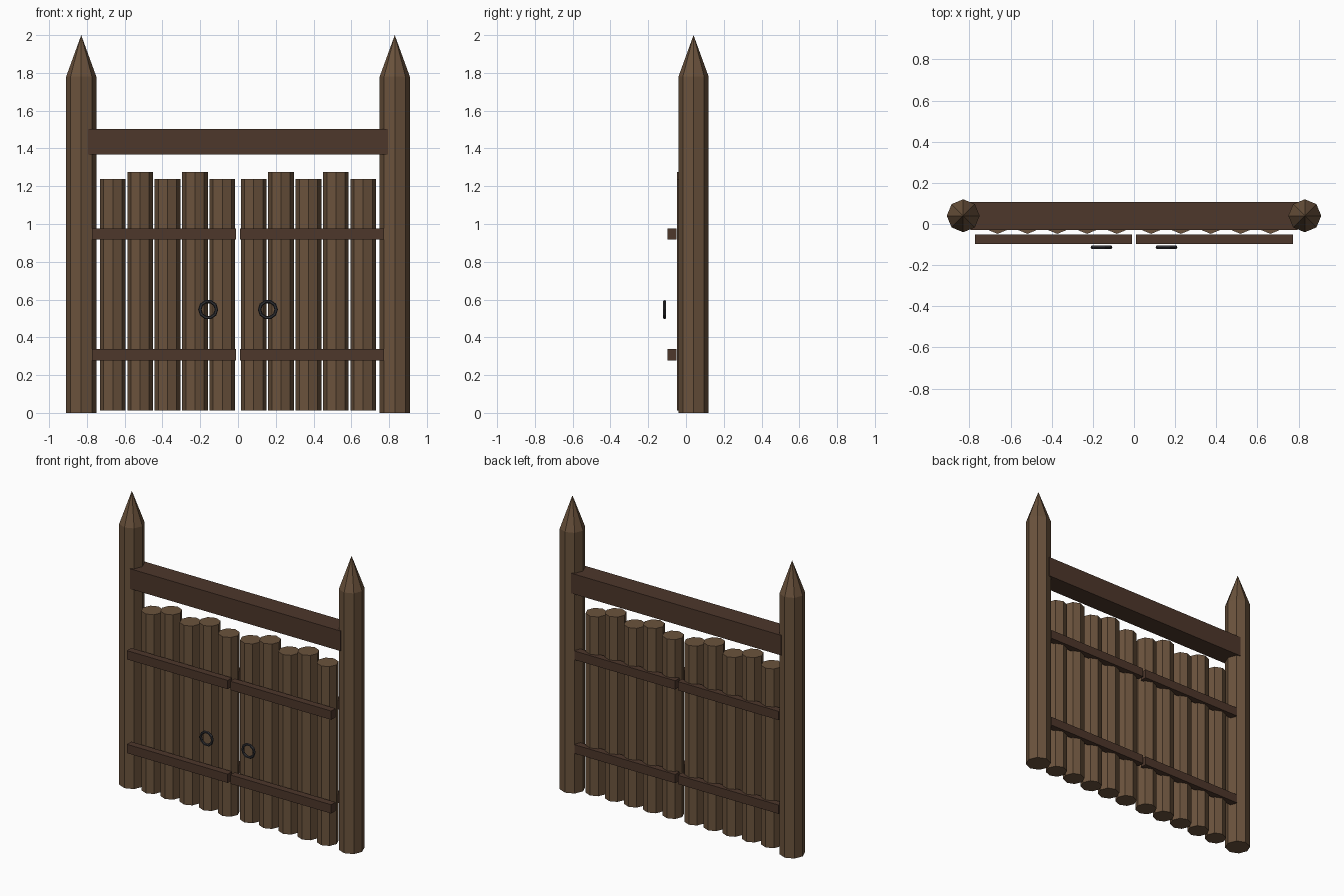
import bpy
from math import pi

if "Cube" in bpy.data.objects:
    bpy.data.objects.remove(bpy.data.objects["Cube"])


def material(name, rgb):
    m = bpy.data.materials.new(name)
    m.diffuse_color = (*rgb, 1)
    m.use_nodes = True
    m.node_tree.nodes["Principled BSDF"].inputs["Base Color"].default_value = m.diffuse_color
    return m


LOG = material("log_wood", (0.147, 0.086, 0.046))
BEAM = material("dark_wood", (0.075, 0.038, 0.024))
IRON = material("iron", (0.03, 0.03, 0.035))


def finish(name, mat):
    ob = bpy.context.object
    ob.name = name
    ob.data.materials.append(mat)
    return ob


def box(name, lo, hi, mat):
    bpy.ops.mesh.primitive_cube_add(size=1, location=[(a + b) / 2 for a, b in zip(lo, hi)])
    ob = finish(name, mat)
    ob.scale = [b - a for a, b in zip(lo, hi)]
    bpy.ops.object.transform_apply(location=False, rotation=False, scale=True)
    return ob


def log(name, x, y, r, z0, z1, tip=None):
    """Eight-sided log, optionally sharpened to a point at height tip."""
    bpy.ops.mesh.primitive_cylinder_add(vertices=8, radius=r, depth=z1 - z0,
                                        location=(x, y, (z0 + z1) / 2))
    ob = finish(name, LOG)
    if tip:
        me = ob.data
        top = next(p for p in me.polygons if p.normal.z > 0.9)
        import bmesh
        bm = bmesh.new()
        bm.from_mesh(me)
        bm.faces.ensure_lookup_table()
        poked = bmesh.ops.poke(bm, faces=[bm.faces[top.index]])
        poked["verts"][0].co.z += tip - z1
        bm.to_mesh(me)
        bm.free()
    return ob


# Lintel between the posts
box("lintel_beam", (-0.795, -0.03, 1.367), (0.795, 0.108, 1.504), BEAM)

for side, s in (("left", -1), ("right", 1)):
    # Sharpened post
    log(f"{side}_post", s * 0.83, 0.04, 0.08, 0, 1.78, tip=2.0)

    # Door leaf of five logs with alternating heights
    for i in range(5):
        log(f"{side}_door_log_{i + 1}", s * (0.083 + 0.145 * i), 0.02, 0.068,
            0.013, 1.275 if i % 2 else 1.237)

    # Rails on the front and back of the leaf
    for level, z in (("lower", 0.277), ("upper", 0.917)):
        for face, y in (("front", -0.097), ("back", 0.056)):
            xs = sorted((s * 0.01, s * 0.772))
            box(f"{side}_{level}_{face}_rail", (xs[0], y, z), (xs[1], y + 0.047, z + 0.06), BEAM)

    # Ring handle
    bpy.ops.mesh.primitive_torus_add(major_segments=10, minor_segments=6,
                                     major_radius=0.044, minor_radius=0.009,
                                     location=(s * 0.158, -0.113, 0.547),
                                     rotation=(pi / 2, 0, 0))
    finish(f"{side}_ring_handle", IRON)
